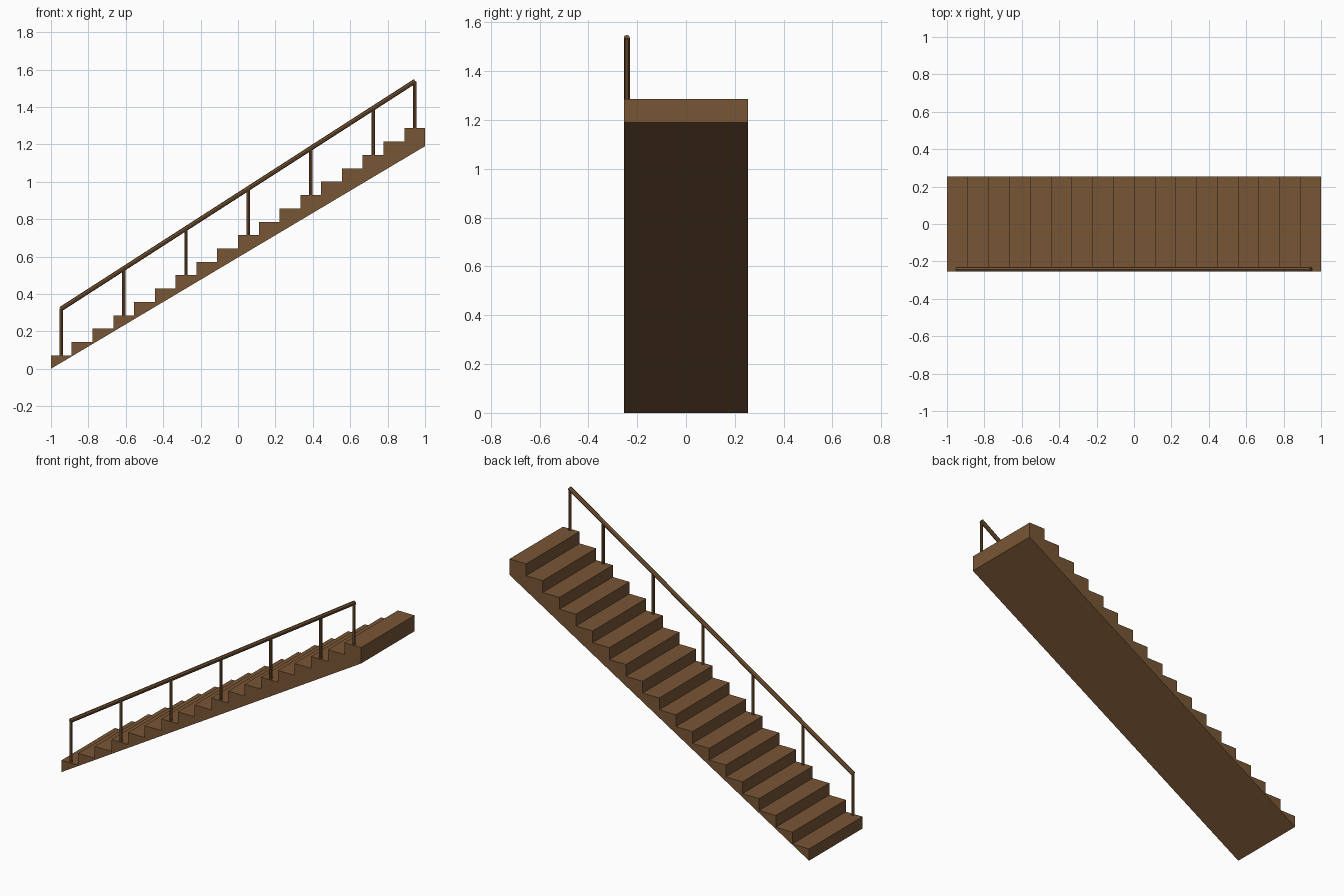
import bpy, bmesh, math
from mathutils import Vector

if "Cube" in bpy.data.objects:
    bpy.data.objects.remove(bpy.data.objects["Cube"])

STEPS, HALF_W, HEIGHT = 18, 0.255, 1.286
RUN, RISE = 2 / STEPS, HEIGHT / STEPS
RAIL_Y, RAIL_H = -0.2425, 0.25

wood = bpy.data.materials.new("brown wood")
wood.diffuse_color = (0.19, 0.094, 0.036, 1)
wood.use_nodes = True
wood.node_tree.nodes["Principled BSDF"].inputs["Base Color"].default_value = wood.diffuse_color


def add_object(name, bm):
    bmesh.ops.recalc_face_normals(bm, faces=bm.faces)
    mesh = bpy.data.meshes.new(name)
    bm.to_mesh(mesh)
    bm.free()
    mesh.materials.append(wood)
    obj = bpy.data.objects.new(name, mesh)
    bpy.context.collection.objects.link(obj)
    return obj


def rod(name, start, end, radius, sides=8):
    """Straight bar between two points, with flats on its sides."""
    start, end = Vector(start), Vector(end)
    axis = end - start
    bm = bmesh.new()
    bmesh.ops.create_cone(bm, cap_ends=True, segments=sides, radius1=radius,
                          radius2=radius, depth=axis.length)
    obj = add_object(name, bm)
    obj.location = (start + end) / 2
    obj.rotation_euler = (0, math.atan2(axis.x, axis.z), 0)
    return obj


# Stair flight: stepped profile with a sloping underside, extruded across
profile = [(-1, 0)]
for i in range(STEPS):
    z = (i + 1) * RISE
    profile += [(-1 + i * RUN, z), (-1 + (i + 1) * RUN, z)]
profile.append((1, 1.19))
bm = bmesh.new()
face = bm.faces.new([bm.verts.new((x, -HALF_W, z)) for x, z in profile])
side = bmesh.ops.extrude_face_region(bm, geom=[face], use_keep_orig=True)
moved = [g for g in side["geom"] if isinstance(g, bmesh.types.BMVert)]
bmesh.ops.translate(bm, verts=moved, vec=(0, 2 * HALF_W, 0))
add_object("stair_flight", bm)


def tread_center(i):
    return -1 + (i + 0.5) * RUN, (i + 1) * RISE


# Posts: every third step, plus the top one
for i in [*range(0, STEPS, 3), STEPS - 1]:
    x, z = tread_center(i)
    rod("rail_post", (x, RAIL_Y, z - 0.001), (x, RAIL_Y, z + RAIL_H), 0.009)

# Handrail parallel to the steps
x0, z0 = tread_center(0)
x1, z1 = tread_center(STEPS - 1)
rod("handrail", (x0 - 0.003, RAIL_Y, z0 + RAIL_H - 0.002),
    (x1 + 0.003, RAIL_Y, z1 + RAIL_H + 0.002), 0.0125)
